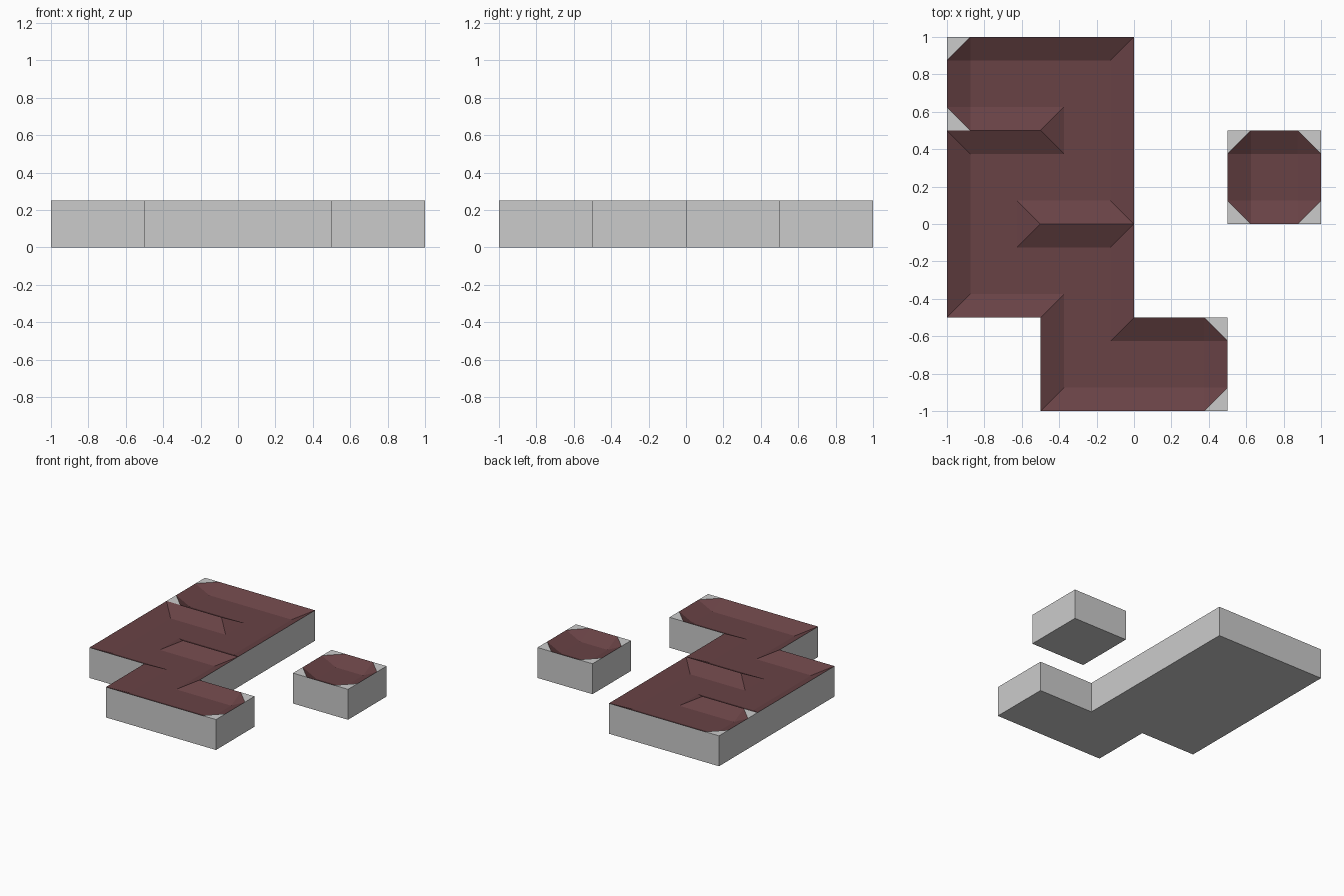
import bpy, bmesh

if "Cube" in bpy.data.objects:
    bpy.data.objects.remove(bpy.data.objects["Cube"])

CELL, TOP, LOW, SLOPE = 0.5, 0.25, 0.1875, 0.125
DIRS = {'E': (1, 0), 'N': (0, 1), 'W': (-1, 0), 'S': (0, -1)}

liquid = bpy.data.materials.new("dark_red_liquid")
liquid.diffuse_color = (0.14, 0.055, 0.06, 1)
liquid.use_nodes = True
liquid.node_tree.nodes["Principled BSDF"].inputs["Base Color"].default_value = liquid.diffuse_color
stone = bpy.data.materials.new("grey_stone")
stone.diffuse_color = (0.69, 0.69, 0.69, 1)
stone.use_nodes = True
stone.node_tree.nodes["Principled BSDF"].inputs["Base Color"].default_value = stone.diffuse_color


def add_tile(bm, cell, cells, opens):
    """One square block with a sunken channel, open towards the listed sides."""
    cx, cy = (cell[0] - 1.5) * CELL, (cell[1] - 1.5) * CELL
    h, k = CELL / 2, CELL / 2 - SLOPE

    def face(points, mat):
        f = bm.faces.new([bm.verts.new((cx + x, cy + y, z)) for x, y, z in points])
        f.material_index = mat

    # channel floor and underside
    square = [(-1, -1), (1, -1), (1, 1), (-1, 1)]
    face([(x * k, y * k, LOW) for x, y in square], 1)
    face([(x * h, y * h, 0) for x, y in reversed(square)], 0)

    # sloped or open sides, plus outer walls
    for name, (dx, dy) in DIRS.items():
        z = LOW if name in opens else TOP
        a = (dx * k + dy * k, dy * k - dx * k, LOW)
        b = (dx * k - dy * k, dy * k + dx * k, LOW)
        c = (dx * h - dy * k, dy * h + dx * k, z)
        d = (dx * h + dy * k, dy * h - dx * k, z)
        face([a, d, c, b], 1)
        if (cell[0] + dx, cell[1] + dy) not in cells:
            p = ((dx + dy) * h, (dy - dx) * h)
            q = ((dx - dy) * h, (dy + dx) * h)
            face([(*p, 0), (*q, 0), (*q, TOP), (*p, TOP)], 0)

    # corners: flat grey chamfers on dead ends, mitred slopes elsewhere
    for sx, sy, ns, ew in ((1, 1, 'N', 'E'), (-1, 1, 'N', 'W'),
                           (-1, -1, 'S', 'W'), (1, -1, 'S', 'E')):
        inner = (sx * k, sy * k, LOW)
        outer = (sx * h, sy * h, TOP)
        pe = (sx * h, sy * k, LOW if ew in opens else TOP)
        pn = (sx * k, sy * h, LOW if ns in opens else TOP)
        if len(opens) < 2 and ns not in opens and ew not in opens:
            tris = [((inner, pe, pn), 1), ((pe, outer, pn), 0)]
        else:
            tris = [((inner, pe, outer), 1), ((inner, outer, pn), 1)]
        for tri, mat in tris:
            face(tri if sx * sy > 0 else tri[::-1], mat)


def channel(name, path):
    bm = bmesh.new()
    for i, cell in enumerate(path):
        linked = path[max(i - 1, 0):i] + path[i + 1:i + 2]
        opens = [n for n, (dx, dy) in DIRS.items()
                 if (cell[0] + dx, cell[1] + dy) in linked]
        add_tile(bm, cell, path, opens)
    bmesh.ops.remove_doubles(bm, verts=bm.verts, dist=1e-4)
    mesh = bpy.data.meshes.new(name)
    bm.to_mesh(mesh)
    bm.free()
    mesh.materials.append(stone)
    mesh.materials.append(liquid)
    bpy.context.collection.objects.link(bpy.data.objects.new(name, mesh))


# winding channel (column, row from the front) and a lone basin
channel("winding_channel", [(0, 3), (1, 3), (1, 2), (0, 2),
                            (0, 1), (1, 1), (1, 0), (2, 0)])
channel("lone_basin", [(3, 2)])
